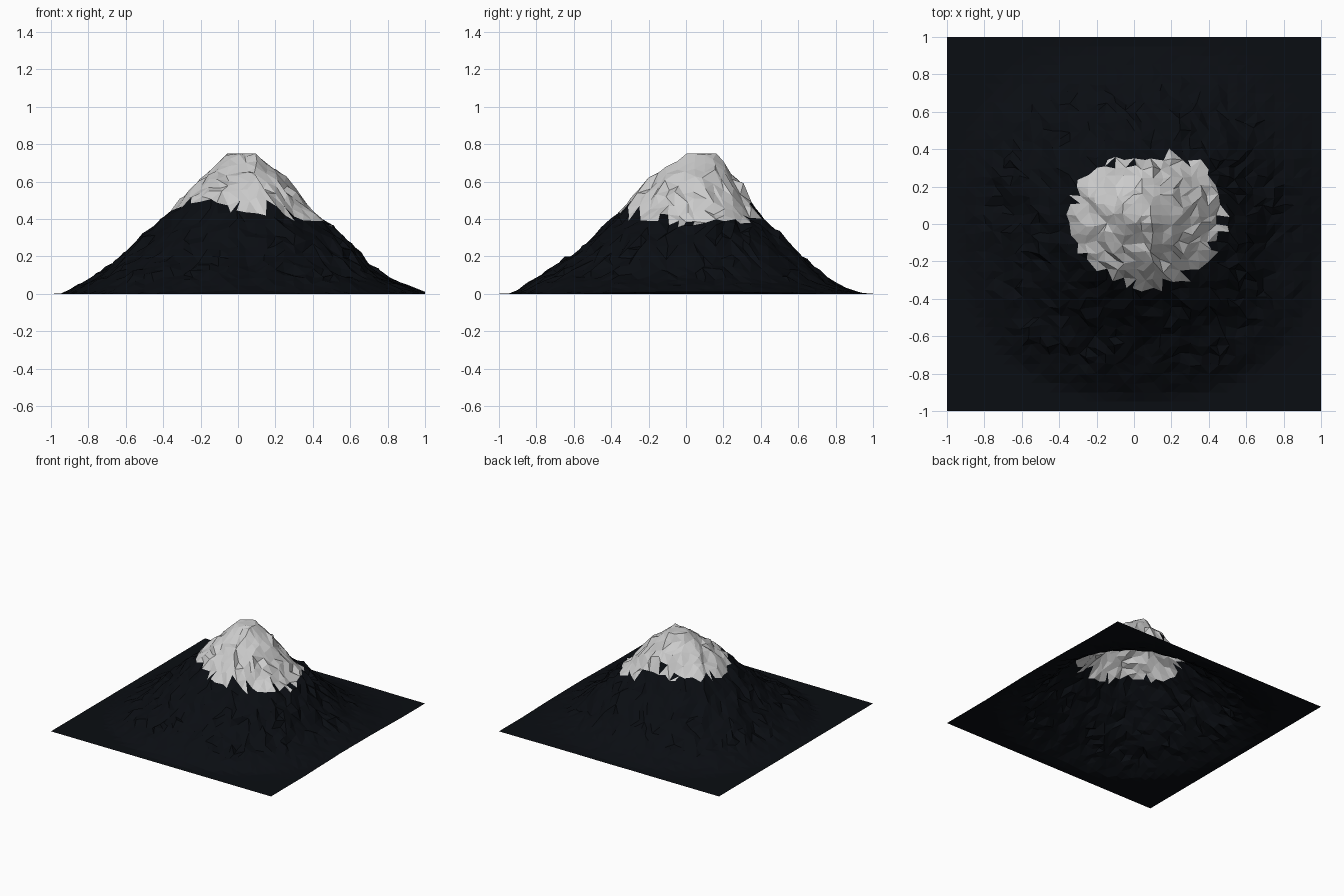
import bpy, bmesh, math, random
from mathutils import Vector, noise

if "Cube" in bpy.data.objects:
    bpy.data.objects.remove(bpy.data.objects["Cube"])

random.seed(4)
N = 40                                   # grid cells per side
PEAK = (0.03, 0.07)
TOP = 0.75

# Height by distance from the peak, one profile for each compass direction
EAST = [(0, .78), (.08, .75), (.17, .68), (.27, .56), (.37, .44), (.48, .36), (.54, .31),
        (.67, .16), (.77, .085), (.97, .01), (1.1, 0)]
NORTH = [(0, .78), (.09, .75), (.2, .62), (.28, .5), (.37, .38), (.53, .23),
         (.66, .11), (.75, .045), (.88, 0)]
WEST = [(0, .78), (.08, .75), (.23, .62), (.33, .52), (.43, .42), (.53, .32), (.63, .22),
        (.73, .14), (.83, .075), (.97, 0)]
SOUTH = [(0, .78), (.06, .75), (.17, .68), (.27, .60), (.37, .50), (.47, .40), (.57, .31),
         (.67, .22), (.77, .15), (.87, .085), (1.0, 0)]
# Snow line radius every 45 degrees, counter-clockwise from east
SNOW_C, SNOW_R = (0.04, 0.01), [.45, .45, .34, .39, .41, .36, .34, .39]


def profile(pts, r):
    for (r0, z0), (r1, z1) in zip(pts, pts[1:]):
        if r <= r1:
            return z0 + (z1 - z0) * (r - r0) / (r1 - r0)
    return 0.0


def height(x, y):
    dx, dy = x - PEAK[0], y - PEAK[1]
    p = 2 + 0.35 * min(1, math.hypot(dx, dy) / 0.8)       # footprint squarer near the base
    r = (abs(dx) ** p + abs(dy) ** p) ** (1 / p)
    c2 = dx * dx / max(1e-9, dx * dx + dy * dy)
    z = c2 * profile(EAST if dx > 0 else WEST, r) + (1 - c2) * profile(NORTH if dy > 0 else SOUTH, r)
    rough = min(1, z / 0.15) * min(1, r / 0.15)
    z += rough * (0.03 * noise.noise(Vector((x * 6, y * 6, 3))) +
                  0.03 * noise.noise(Vector((x * 15, y * 15, 9))) - 0.008)
    return max(0.0, min(TOP - 0.003, z))


def is_snow(c):
    dx, dy = c.x - SNOW_C[0], c.y - SNOW_C[1]
    a = (math.atan2(dy, dx) / (math.pi / 4)) % 8
    i = int(a) % 8
    limit = SNOW_R[i] + (SNOW_R[(i + 1) % 8] - SNOW_R[i]) * (a - int(a))
    return math.hypot(dx, dy) < limit + random.uniform(-0.04, 0.01)


# Rough triangulated terrain
bm = bmesh.new()
grid = []
for j in range(N + 1):
    row = []
    for i in range(N + 1):
        x, y = -1 + 2 * i / N, -1 + 2 * j / N
        z = height(x, y)
        if 0 < i < N and 0 < j < N:
            k = 0.014 * min(1, z / 0.1)
            x += random.uniform(-k, k)
            y += random.uniform(-k, k)
            z = min(TOP, z + random.uniform(-k, k) * 0.6) if z > 0.03 else z
        row.append(bm.verts.new((x, y, z)))
    grid.append(row)
for j in range(N):
    for i in range(N):
        a, b, c, d = grid[j][i], grid[j][i + 1], grid[j + 1][i + 1], grid[j + 1][i]
        tris = ((a, b, c), (a, c, d)) if random.random() < 0.5 else ((a, b, d), (b, c, d))
        for t in tris:
            f = bm.faces.new(t)
            f.material_index = int(is_snow(f.calc_center_median()))


# Split into the dark slope and the snow cap
def part(name, index, color):
    b = bm.copy()
    bmesh.ops.delete(b, geom=[f for f in b.faces if f.material_index != index], context='FACES')
    for f in b.faces:
        f.material_index = 0
    me = bpy.data.meshes.new(name)
    b.to_mesh(me)
    b.free()
    mat = bpy.data.materials.new(name)
    mat.diffuse_color = color
    mat.use_nodes = True
    mat.node_tree.nodes["Principled BSDF"].inputs["Base Color"].default_value = mat.diffuse_color
    me.materials.append(mat)
    bpy.context.collection.objects.link(bpy.data.objects.new(name, me))


part("mountain_slope", 0, (0.003, 0.004, 0.006, 1))
part("snow_cap", 1, (0.72, 0.72, 0.72, 1))
bm.free()
